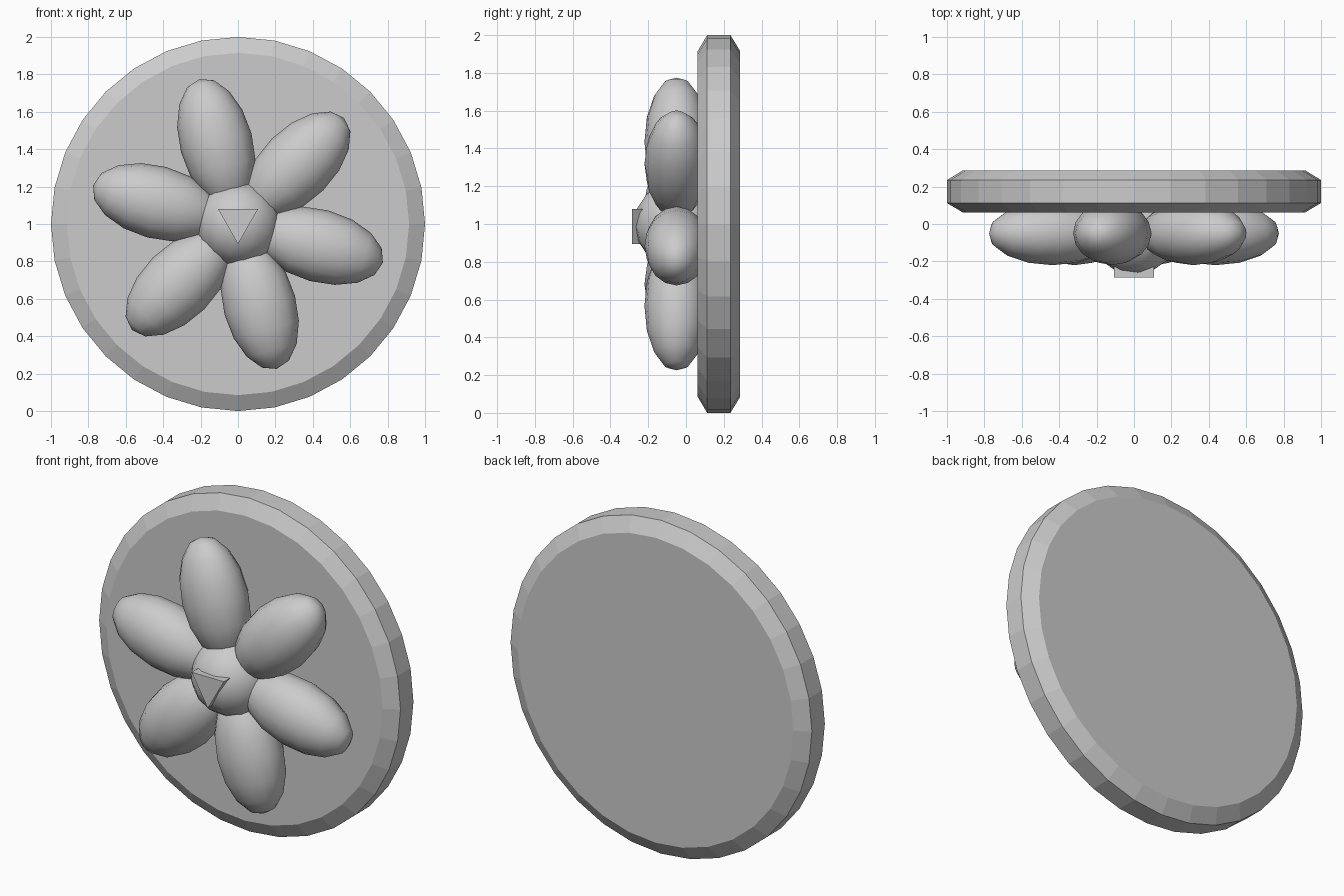
import bpy, bmesh, math
from mathutils import Matrix, Vector

cube = bpy.data.objects.get("Cube")
if cube:
    bpy.data.objects.remove(cube, do_unlink=True)

GREY = (0.6, 0.6, 0.6, 1)
grey = bpy.data.materials.new("plain_grey")
grey.use_nodes = True
grey.diffuse_color = GREY
grey.node_tree.nodes["Principled BSDF"].inputs["Base Color"].default_value = GREY


def add_object(name, bm, smooth=False):
    bmesh.ops.recalc_face_normals(bm, faces=bm.faces)
    for face in bm.faces:
        face.smooth = smooth
    mesh = bpy.data.meshes.new(name)
    bm.to_mesh(mesh)
    bm.free()
    mesh.materials.append(grey)
    obj = bpy.data.objects.new(name, mesh)
    bpy.context.collection.objects.link(obj)
    return obj


def ellipsoid(name, centre, radii, angle):
    """Low-poly ball, pole along its local x axis, turned in the front plane."""
    bm = bmesh.new()
    bmesh.ops.create_uvsphere(bm, u_segments=16, v_segments=8, radius=1)
    bm.transform(Matrix.Translation(centre)
                 @ Matrix.Rotation(-angle, 4, 'Y')
                 @ Matrix.Diagonal((*radii, 1))
                 @ Matrix.Rotation(math.pi / 2, 4, 'Y'))
    return add_object(name, bm, True)


# Round backing plate with chamfered edges
bm = bmesh.new()
rings = []
for y, radius in ((0.062, 0.915), (0.112, 1), (0.235, 1), (0.287, 0.915)):
    angles = [math.tau * i / 32 for i in range(32)]
    rings.append([bm.verts.new((radius * math.sin(a), y, 1 + radius * math.cos(a)))
                  for a in angles])
for front, back in zip(rings, rings[1:]):
    for i in range(32):
        j = (i + 1) % 32
        bm.faces.new((front[i], front[j], back[j], back[i]))
bm.faces.new(rings[0])
bm.faces.new(rings[-1])
add_object("backing_disc", bm)

# Six petals around the centre
for i in range(6):
    angle = math.radians(45 + 60 * i)
    centre = Vector((0.45 * math.cos(angle), -0.05, 1 + 0.45 * math.sin(angle)))
    ellipsoid(f"petal_{i + 1}", centre, (0.352, 0.17, 0.195), angle)

# Flower centre
ellipsoid("flower_centre", Vector((0, -0.05, 1)), (0.23, 0.225, 0.23), math.radians(-15))

# Small downward-pointing triangle on the centre
bm = bmesh.new()
corners = ((-0.107, 1.08), (0.107, 1.08), (0, 0.893))
face = bm.faces.new([bm.verts.new((x, -0.287, z)) for x, z in corners])
extruded = bmesh.ops.extrude_face_region(bm, geom=[face], use_keep_orig=True)
moved = [v for v in extruded["geom"] if isinstance(v, bmesh.types.BMVert)]
bmesh.ops.translate(bm, verts=moved, vec=(0, 0.06, 0))
add_object("triangle_badge", bm)
